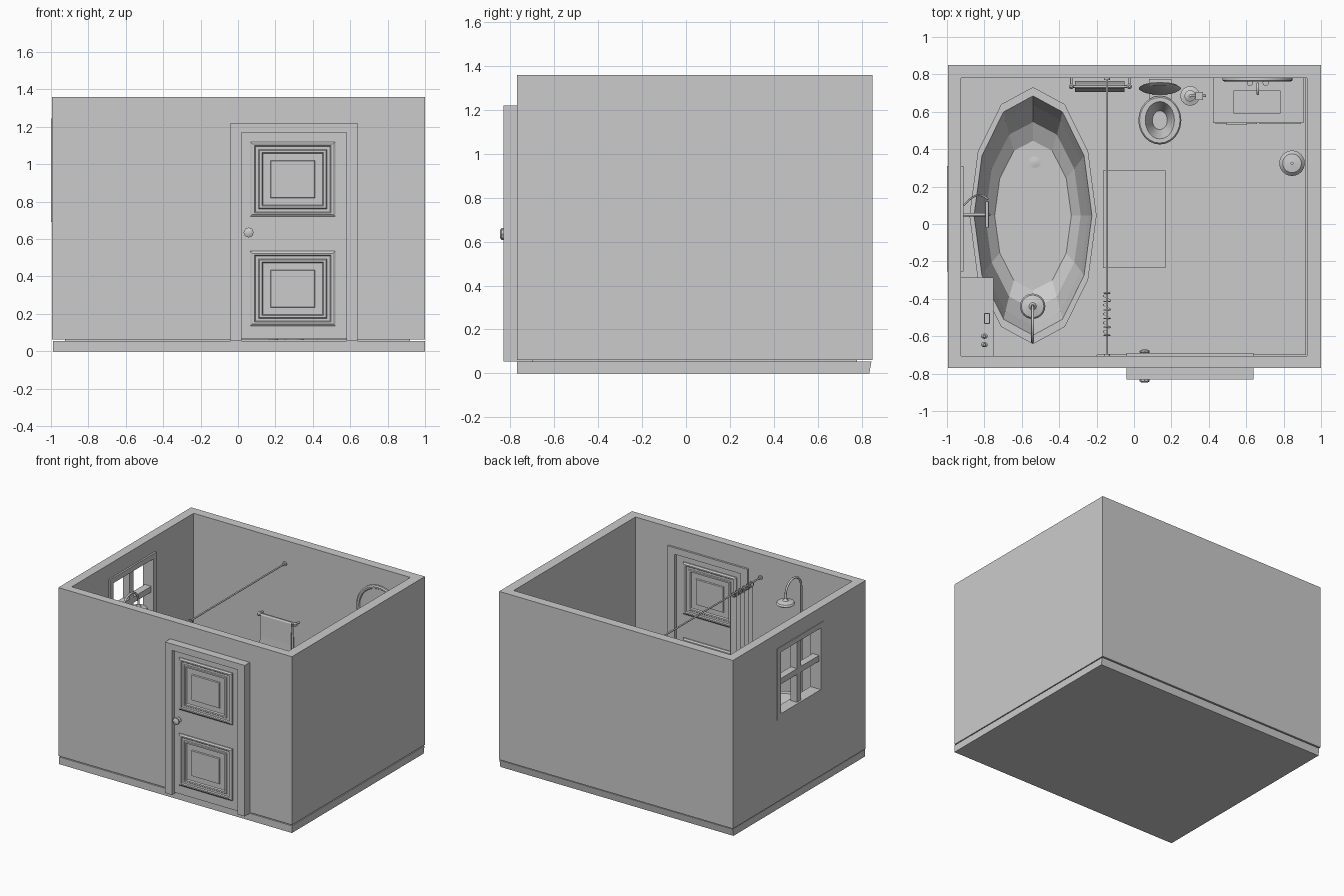
import bpy, bmesh
from math import sin, cos, pi, tau, radians
from mathutils import Vector, Matrix

if "Cube" in bpy.data.objects:
    bpy.data.objects.remove(bpy.data.objects["Cube"], do_unlink=True)

grey = bpy.data.materials.new("plain grey")
grey.use_nodes = True
grey.diffuse_color = (0.6, 0.6, 0.6, 1)
grey.node_tree.nodes["Principled BSDF"].inputs["Base Color"].default_value = (0.6, 0.6, 0.6, 1)


def activate(ob):
    bpy.ops.object.select_all(action='DESELECT')
    ob.select_set(True)
    bpy.context.view_layer.objects.active = ob


def finish(name, bm, smooth=False):
    bmesh.ops.recalc_face_normals(bm, faces=bm.faces)
    mesh = bpy.data.meshes.new(name)
    bm.to_mesh(mesh)
    bm.free()
    mesh.materials.append(grey)
    ob = bpy.data.objects.new(name, mesh)
    bpy.context.collection.objects.link(ob)
    if smooth:
        activate(ob)
        bpy.ops.object.shade_smooth_by_angle(angle=radians(35))
    return ob


def box(name, x, y, z):
    bm = bmesh.new()
    bmesh.ops.create_cube(bm, size=1)
    for v in bm.verts:
        v.co = [a + (b - a) * (c + 0.5) for (a, b), c in zip((x, y, z), v.co)]
    return finish(name, bm)


def loft(name, rings, smooth=False, matrix=None):
    """Skin a stack of point rings and cap both ends."""
    bm = bmesh.new()
    rows = [[bm.verts.new(p) for p in ring] for ring in rings]
    for a, b in zip(rows, rows[1:]):
        for i in range(len(a)):
            j = (i + 1) % len(a)
            bm.faces.new((a[i], a[j], b[j], b[i]))
    bm.faces.new(rows[0])
    bm.faces.new(rows[-1])
    if matrix:
        bm.transform(matrix)
    return finish(name, bm, smooth)


def oval(name, loc, profile, n=24, smooth=True, turn=None):
    """Stack ovals given as (x radius, y radius, height)."""
    rings = [[(rx * cos(tau * i / n), ry * sin(tau * i / n), h) for i in range(n)]
             for rx, ry, h in profile]
    m = Matrix.Translation(loc)
    if turn is not None:
        m = m @ Matrix.Rotation(turn, 4, 'X')
    return loft(name, rings, smooth, m)


def turned(name, loc, profile, n=24, turn=None):
    return oval(name, loc, [(r, r, h) for r, h in profile], n, True, turn)


def tube(name, points, radius):
    data = bpy.data.curves.new(name, 'CURVE')
    data.dimensions = '3D'
    data.bevel_depth = radius
    data.bevel_resolution = 2
    data.use_fill_caps = True
    data.materials.append(grey)
    line = data.splines.new('POLY')
    line.points.add(len(points) - 1)
    for p, co in zip(line.points, points):
        p.co = (*co, 1)
    ob = bpy.data.objects.new(name, data)
    bpy.context.collection.objects.link(ob)
    activate(ob)
    bpy.ops.object.convert(target='MESH')
    bpy.ops.object.shade_smooth_by_angle(angle=radians(50))


def cut(ob, *cutters):
    activate(ob)
    for c in cutters:
        mod = ob.modifiers.new("cut", 'BOOLEAN')
        mod.operation, mod.solver, mod.object = 'DIFFERENCE', 'EXACT', c
        bpy.ops.object.modifier_apply(modifier=mod.name)
    for c in cutters:
        bpy.data.objects.remove(c, do_unlink=True)


# Room shell
base = box("base_slab", (-0.99, 1), (-0.77, 0.845), (0, 0.055))
for v in base.data.vertices:
    if v.co.y > 0 and v.co.z < 0.01:
        v.co.y -= 0.01
walls = box("walls", (-0.995, 1), (-0.77, 0.85), (0.062, 1.36))
cut(walls, box("room_cutter", (-0.925, 0.925), (-0.705, 0.78), (0, 2)),
    box("door_cutter", (0, 0.6), (-1, -0.6), (0, 1.19)),
    box("window_cutter", (-1.2, -0.8), (-0.24, 0.3), (0.7, 1.23)))
box("bath_floor", (-0.925, -0.198), (-0.705, 0.78), (0.05, 0.068))
box("main_floor", (-0.198, 0.919), (-0.7, 0.78), (0.05, 0.064))

# Door frame, leaf, raised panels and knobs
frame = box("door_frame", (-0.04, 0.64), (-0.832, -0.69), (0.055, 1.22))
cut(frame, box("frame_cutter", (0.02, 0.58), (-1, -0.5), (0, 1.17)))
box("door_leaf", (0.02, 0.58), (-0.805, -0.715), (0.065, 1.17))
moulding = [(0, 0), (0, 0.008), (0.012, 0.016), (0.022, 0.016), (0.028, 0.008), (0.045, 0.008),
            (0.05, 0.014), (0.062, 0.014), (0.068, 0.004), (0.108, 0.004), (0.112, 0.012)]
for face, y, way in (("outer", -0.805, -1), ("inner", -0.715, 1)):
    for level, z in (("lower", 0.135), ("upper", 0.72)):
        rings = []
        for inset, d in moulding:
            x0, x1, z0, z1 = 0.065 + inset, 0.52 - inset, z + inset * 0.92, z + 0.4 - inset * 0.92
            rings.append([(px, y + way * d, pz) for px, pz in ((x0, z0), (x1, z0), (x1, z1), (x0, z1))])
        loft(f"{face}_{level}_panel", rings)
    turned(face + "_knob", (0.057, y, 0.635),
           [(0.024, 0), (0.024, 0.006), (0.01, 0.01), (0.01, 0.02), (0.027, 0.027), (0.027, 0.036), (0.015, 0.043)],
           8, turn=-way * pi / 2)

# Window frame with crossed bars
window = box("window_frame", (-1, -0.912), (-0.255, 0.31), (0.69, 1.245))
cut(window, box("window_hole", (-1.2, -0.8), (-0.215, 0.27), (0.73, 1.205)))
box("window_upright", (-0.985, -0.93), (0.003, 0.053), (0.72, 1.21))
box("window_crossbar", (-0.985, -0.93), (-0.22, 0.28), (0.945, 0.99))

# Bathtub with drain
oval("bathtub", (-0.54, 0.045, 0.066),
     [(0.22, 0.44, 0), (0.27, 0.52, 0.1), (0.31, 0.62, 0.3), (0.34, 0.687, 0.34), (0.34, 0.687, 0.36),
      (0.315, 0.64, 0.36), (0.295, 0.59, 0.26), (0.255, 0.5, 0.1), (0.205, 0.4, 0.05)], 12, False)
turned("bath_drain", (-0.53, 0.33, 0.114), [(0.032, 0), (0.032, 0.006), (0.008, 0.01), (0.008, 0.016)])

# Shower pipe and head
arc = [(-0.542, -0.535 - 0.095 * cos(pi * i / 14), 1.25 + 0.095 * sin(pi * i / 14)) for i in range(15)]
tube("shower_pipe", [(-0.542, -0.63, 0.42)] + arc + [(-0.542, -0.44, 1.21)], 0.008)
turned("shower_head", (-0.542, -0.44, 1.18), [(0.06, 0), (0.068, 0.008), (0.06, 0.02), (0.02, 0.03), (0.01, 0.045)])

# Bath tap, crossbar and hose
tube("bath_tap_pipe", [(-0.92, 0.05, 0.52), (-0.79, 0.05, 0.52), (-0.775, 0.05, 0.49)], 0.009)
tube("bath_tap_bar", [(-0.785, -0.02, 0.54), (-0.785, 0.12, 0.54)], 0.009)
tube("bath_hose", [(-0.91 + 0.13 * t / 8, 0.1 + 0.055 * sin(pi * 0.8 * t / 8), 0.46 + 0.08 * t / 8) for t in range(9)], 0.005)

# Corner shelf with soap dish and bottles
box("corner_shelf", (-0.925, -0.752), (-0.705, -0.285), (0.5, 0.53))
dish = box("soap_dish", (-0.803, -0.77), (-0.535, -0.475), (0.53, 0.55))
cut(dish, box("dish_cutter", (-0.797, -0.776), (-0.528, -0.482), (0.538, 0.6)))
for i, y in enumerate((-0.6, -0.645)):
    oval(f"bottle_{i + 1}", (-0.8, y, 0.53), [(0.018, 0.014, 0), (0.018, 0.014, 0.08), (0.007, 0.007, 0.09), (0.007, 0.007, 0.11)], 16)

# Curtain rail, rings and gathered curtain
tube("curtain_rail", [(-0.145, -0.705, 1.18), (-0.145, 0.78, 1.18)], 0.006)
for side, y, turn in (("front", -0.705, -pi / 2), ("back", 0.78, pi / 2)):
    turned(f"rail_mount_{side}", (-0.145, y, 1.18), [(0.016, 0), (0.016, 0.01)], 16, turn)
for i in range(6):
    tube(f"curtain_ring_{i + 1}", [(-0.145 + 0.016 * cos(tau * k / 12), -0.37 - 0.045 * i, 1.172 + 0.018 * sin(tau * k / 12))
                                   for k in range(13)], 0.003)
wave = [(-0.145 + 0.02 * cos(tau * i / 12), -0.36 - 0.24 * i / 60) for i in range(61)]
outline = [(x - 0.002, y) for x, y in wave] + [(x + 0.002, y) for x, y in reversed(wave)]
loft("curtain", [[(x, y, z) for x, y in outline] for z in (0.13, 1.16)], True)

# Towel rail and hanging towel
tube("towel_rail", [(-0.34, 0.735, 0.76), (-0.02, 0.735, 0.76)], 0.007)
for side, x in (("right", -0.335), ("left", -0.025)):
    tube(f"towel_post_{side}", [(x, 0.735, 0.76), (x, 0.78, 0.76)], 0.007)
    turned(f"towel_knob_{side}", (x, 0.735, 0.745), [(0.006, 0), (0.014, 0.008), (0.014, 0.02), (0.006, 0.03)], 12)
half = [(0.03, 0.42), (0.018, 0.6), (0.012, 0.76), (0.006, 0.771)]
outer = [(0.735 - d, z) for d, z in half] + [(0.735 + d, z) for d, z in reversed(half)]
inner = [(0.735 + d * 0.65, z - 0.003) for d, z in half] + [(0.735 - d * 0.65, z - 0.003) for d, z in reversed(half)]
loft("towel", [[(x, y, z) for y, z in outer + inner] for x in (-0.315, -0.05)])

# Bath mat
box("bath_mat", (-0.165, 0.168), (-0.235, 0.287), (0.06, 0.075))

# Toilet bowl with seat and raised lid
oval("toilet_bowl", (0.138, 0.555, 0.064),
     [(0.075, 0.09, 0), (0.06, 0.08, 0.06), (0.075, 0.09, 0.12), (0.108, 0.122, 0.2), (0.115, 0.13, 0.24),
      (0.108, 0.122, 0.25), (0.078, 0.1, 0.25), (0.07, 0.092, 0.235), (0.04, 0.05, 0.13)])
box("toilet_back", (0.08, 0.2), (0.64, 0.775), (0.064, 0.28))
oval("toilet_lid", (0.138, 0.725, 0.42), [(0.1, 0.125, -0.008), (0.113, 0.135, 0), (0.1, 0.125, 0.008)], turn=radians(78))

# Toilet brush stand with paper arm
turned("brush_stand", (0.3, 0.685, 0.064), [(0.052, 0), (0.052, 0.012), (0.03, 0.02), (0.03, 0.12), (0.008, 0.13), (0.008, 0.27)])
tube("stand_arm", [(0.3, 0.685, 0.33), (0.385, 0.685, 0.33)], 0.007)
box("stand_grip", (0.33, 0.37), (0.663, 0.707), (0.3, 0.345))

# Vanity with basin, doors and tap
vanity = box("vanity", (0.422, 0.905), (0.54, 0.78), (0.064, 0.5))
cut(vanity, box("basin_cutter", (0.535, 0.78), (0.592, 0.715), (0.42, 0.6)))
for i, x in enumerate((0.435, 0.67)):
    box(f"vanity_door_{i + 1}", (x, x + 0.222), (0.534, 0.545), (0.09, 0.46))
box("hand_towel", (0.495, 0.605), (0.528, 0.545), (0.28, 0.47))
tube("basin_tap", [(0.662, 0.75, 0.5), (0.662, 0.75, 0.57), (0.662, 0.735, 0.59), (0.662, 0.71, 0.59), (0.662, 0.695, 0.57)], 0.007)
for side, x in (("right", 0.62), ("left", 0.704)):
    turned(f"tap_handle_{side}", (x, 0.755, 0.5), [(0.008, 0), (0.008, 0.03), (0.017, 0.034), (0.017, 0.045)], 10)

# Round mirror
turned("mirror", (0.66, 0.78, 1.04),
       [(0.188, 0), (0.188, 0.012), (0.178, 0.018), (0.165, 0.016), (0.16, 0.008)], 32, pi / 2)

# Waste bin
turned("waste_bin", (0.845, 0.325, 0.064), [(0.055, 0), (0.068, 0.2), (0.068, 0.215), (0.05, 0.235), (0.008, 0.24), (0.008, 0.252)])
